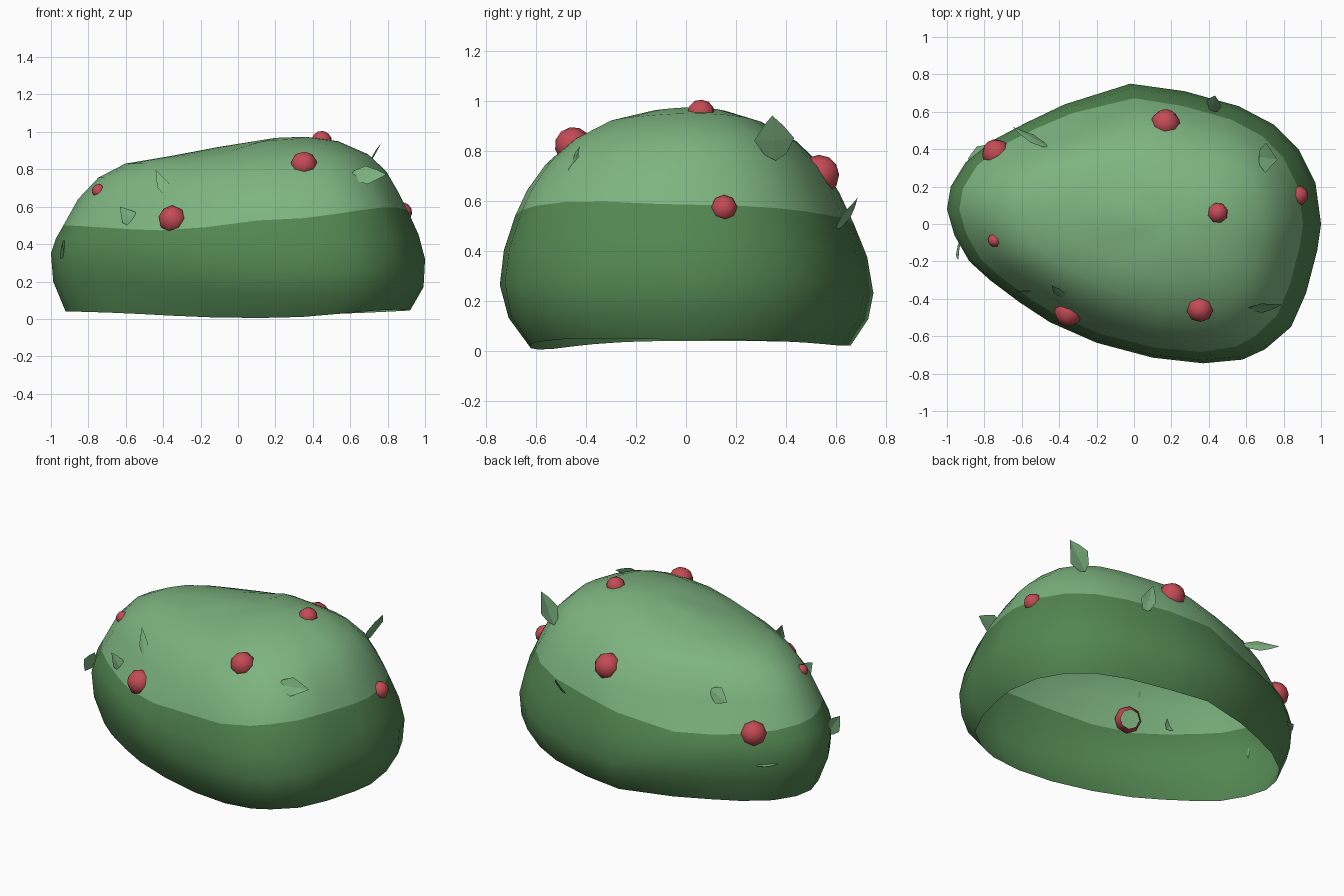
import bpy, bmesh, math
from mathutils import Vector
from mathutils.bvhtree import BVHTree

if "Cube" in bpy.data.objects:
    bpy.data.objects.remove(bpy.data.objects["Cube"])


def material(name, rgb):
    m = bpy.data.materials.new(name)
    m.diffuse_color = (*rgb, 1)
    m.use_nodes = True
    m.node_tree.nodes["Principled BSDF"].inputs["Base Color"].default_value = m.diffuse_color
    return m


LIGHT = material("light green", (0.205, 0.455, 0.215))
DARK = material("dark green", (0.085, 0.238, 0.082))
LEAF = material("leaf green", (0.205, 0.45, 0.215))
RED = material("berry red", (0.55, 0.07, 0.09))


def finish(bm, name, mats, smooth):
    me = bpy.data.meshes.new(name)
    for f in bm.faces:
        f.smooth = smooth
    bm.to_mesh(me)
    bm.free()
    for m in mats:
        me.materials.append(m)
    ob = bpy.data.objects.new(name, me)
    bpy.context.collection.objects.link(ob)
    return ob


# Plan outline at the widest level, counter-clockwise
CX, CY = 0.2, 0.02
outline = [(1, 0), (.97, .22), (.88, .4), (.75, .53), (.56, .63), (.27, .71),
           (-.02, .75), (-.37, .64), (-.58, .54), (-.75, .45), (-.9, .33), (-.98, .2),
           (-1, .08), (-.96, -.06), (-.88, -.2), (-.77, -.3), (-.61, -.42), (-.45, -.525),
           (-.2, -.635), (.1, -.715), (.37, -.745), (.58, -.725), (.7, -.67), (.84, -.55),
           (.92, -.37), (.98, -.14)]

# Rim-to-crown profiles (scale, height) in four directions
right = [(.9, .045), (.99, .17), (1, .32), (.957, .45), (.88, .585), (.82, .68), (.74, .79), (.62, .88), (.42, .95), (.2, .974)]
left = [(.935, .04), (.99, .2), (1, .35), (.978, .43), (.945, .5), (.88, .64), (.79, .755), (.67, .83), (.48, .868), (.25, .92)]
front = [(.83, .005), (.95, .13), (1, .26), (.98, .4), (.925, .53), (.86, .64), (.76, .745), (.62, .84), (.43, .915), (.21, .957)]
back = [(.87, .02), (.97, .12), (1, .22), (.965, .37), (.885, .53), (.82, .63), (.73, .735), (.58, .84), (.39, .92), (.2, .96)]
BAND = 4  # ring where the colour changes

# Bush shell, open underneath
bm = bmesh.new()
rings = []
for k in range(len(right)):
    ring = []
    for x, y in outline:
        dx, dy = x - CX, y - CY
        a = math.atan2(dy, dx)
        wx = math.cos(a) ** 2
        corner = math.sin(2 * a) ** 2
        px = right[k] if dx > 0 else left[k]
        py = back[k] if dy > 0 else front[k]
        s = px[0] * wx + py[0] * (1 - wx)
        z = px[1] * wx + py[1] * (1 - wx)
        if k < 2 and dy < 0:  # rim rises at the front right, tucks in at the front left
            s += corner * (.025 if dx > 0 else -.025) / (k + 1)
            if k == 0:
                z += corner * (.02 if dx > 0 else -.008)
        if k == BAND:  # wavy colour border
            amp = (0 if dy > 0 else .035) if dx > 0 else (-.07 if dy > 0 else -.04)
            z += amp * corner
            s -= amp * corner * .4
        if k >= BAND and dx < 0:  # the left end is a little slimmer above
            s -= (.015 if k == BAND else .035) * corner
        ring.append(bm.verts.new((CX + dx * s, CY + dy * s, z)))
    rings.append(ring)
crown = bm.verts.new((CX, CY, .968))
n = len(outline)
for k in range(len(rings) - 1):
    for i in range(n):
        j = (i + 1) % n
        f = bm.faces.new((rings[k][i], rings[k][j], rings[k + 1][j], rings[k + 1][i]))
        f.material_index = 1 if k < BAND else 0
for i in range(n):
    bm.faces.new((rings[-1][i], rings[-1][(i + 1) % n], crown))
bm.normal_update()
tree = BVHTree.FromBMesh(bm)
finish(bm, "bush_body", [LIGHT, DARK], True)


# Berries: eight-sided balls sunk into the shell, open at the hidden end
def berry(i, p, r):
    loc, nor, _, _ = tree.find_nearest(Vector(p))
    loc = loc - nor * r * .22
    q = nor.to_track_quat('Z', 'Y')
    b = bmesh.new()
    levels = []
    for rad, h in ((.72, -.6), (1, 0), (.87, .5), (.5, .87)):
        levels.append([b.verts.new(loc + q @ Vector((r * rad * math.cos(t * math.pi / 4),
                                                     r * rad * math.sin(t * math.pi / 4), r * h)))
                       for t in range(8)])
    top = b.verts.new(loc + q @ Vector((0, 0, r)))
    for t in range(8):
        u = (t + 1) % 8
        for lo, hi in zip(levels, levels[1:]):
            b.faces.new((lo[t], lo[u], hi[u], hi[t]))
        b.faces.new((levels[-1][t], levels[-1][u], top))
    finish(b, f"berry_{i}", [RED], True)


for i, (p, r) in enumerate([((.45, .06, .97), .058), ((.352, -.45, .82), .074),
                            ((-.34, -.45, .52), .078), ((-.735, -.08, .675), .038),
                            ((.9, .155, .58), .055), ((.165, .51, .69), .081),
                            ((-.735, .375, .46), .078)]):
    berry(i + 1, p, r)


# Leaves: flat pointed blades, base to tip, widened along a side direction
def leaf(i, base, tip, side, w):
    base, tip = Vector(base), Vector(tip)
    d = tip - base
    s = Vector(side)
    s = (s - d * (s.dot(d) / d.length_squared)).normalized() * w
    fold = d.cross(s).normalized() * w * .1
    b = bmesh.new()
    mid = [b.verts.new(base + d * t - fold) for t in (0, .45, 1)]
    for sg in (1, -1):
        e = [b.verts.new(base + d * t + s * sg * k) for t, k in ((.12, .55), (.45, 1), (.75, .5))]
        b.faces.new((mid[0], e[0], e[1], mid[1]))
        b.faces.new((mid[1], e[1], e[2], mid[2]))
    finish(b, f"leaf_{i}", [LEAF], False)


for i, args in enumerate([
        ((.60, -.46, .765), (.795, -.435, .775), (0, .5, 1), .055),
        ((.66, .36, .765), (.76, .345, .945), (0, 1, 0), .08),
        ((-.37, -.40, .65), (-.44, -.325, .795), (1, 0, .3), .032),
        ((-.545, -.36, .495), (-.63, -.355, .6), (1, 0, .4), .045),
        ((-.935, -.085, .34), (-.945, -.19, .41), (.2, .4, 1), .06),
        ((-.46, .41, .675), (-.65, .515, .685), (.25, .45, -1), .05),
        ((.42, .60, .48), (.435, .69, .61), (1, -.3, .3), .045),
        ((-.77, .415, .285), (-.89, .345, .295), (-.5, .8, .1), .035)]):
    leaf(i + 1, *args)
